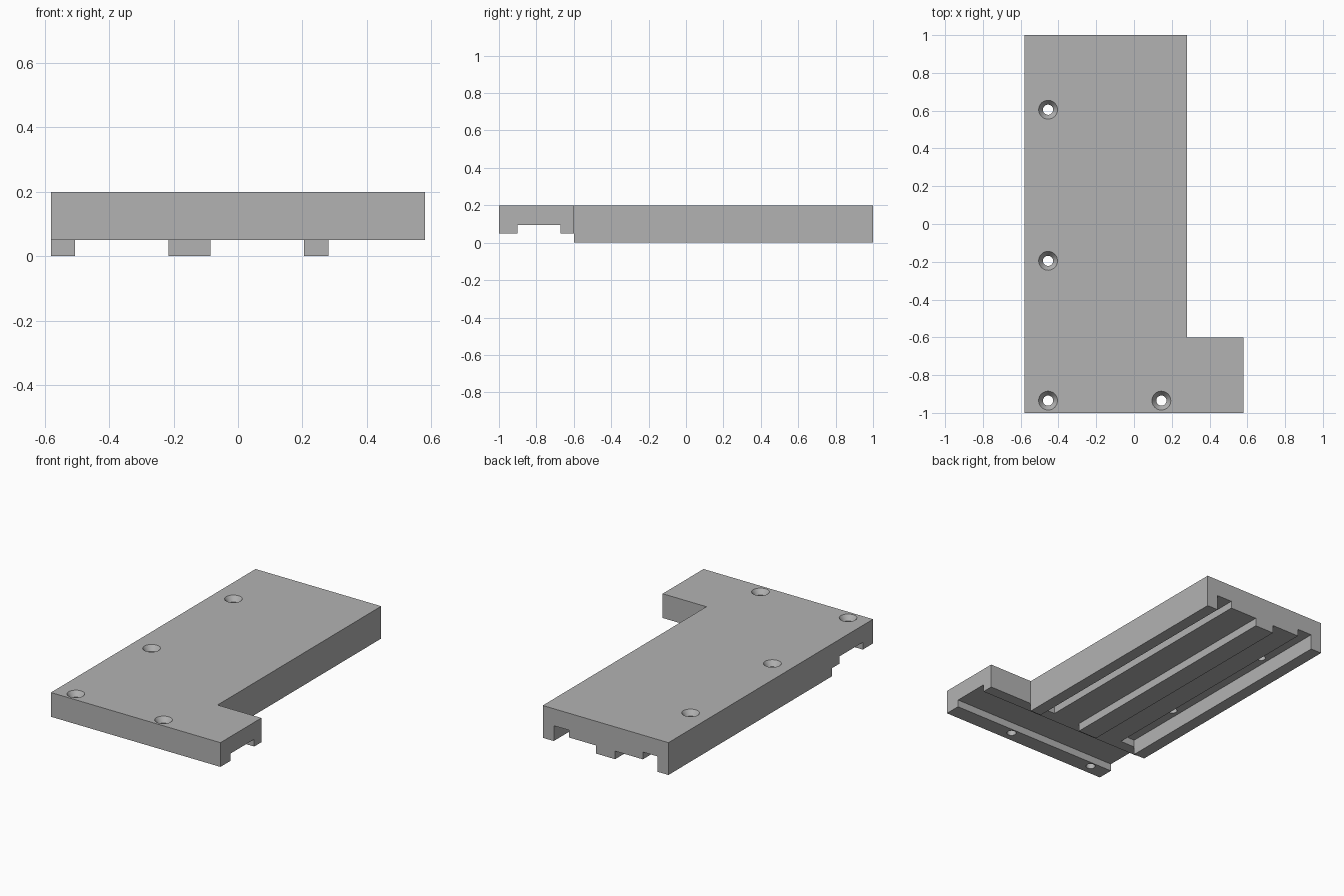
import bpy
import bmesh

if "Cube" in bpy.data.objects:
    bpy.data.objects.remove(bpy.data.objects["Cube"], do_unlink=True)

# Levels and edges shared by several parts
TOP, STEP, GROOVE = 0.20, 0.05, 0.095
LEFT, RIGHT, TAB = -0.58, 0.28, 0.58
FRONT, SHOULDER, BACK = -1.0, -0.6, 1.0
OUT = 0.1  # cutter overshoot

grey = bpy.data.materials.new("plain grey")
grey.use_nodes = True
colour = (0.45, 0.45, 0.45, 1)
grey.diffuse_color = colour
grey.node_tree.nodes["Principled BSDF"].inputs["Base Color"].default_value = colour


def add_object(name, bm):
    bmesh.ops.recalc_face_normals(bm, faces=bm.faces)
    mesh = bpy.data.meshes.new(name)
    bm.to_mesh(mesh)
    bm.free()
    mesh.materials.append(grey)
    obj = bpy.data.objects.new(name, mesh)
    bpy.context.collection.objects.link(obj)
    return obj


def prism(name, outline, z0, z1):
    bm = bmesh.new()
    face = bm.faces.new([bm.verts.new((x, y, z0)) for x, y in outline])
    new = bmesh.ops.extrude_face_region(bm, geom=[face])["geom"]
    verts = [v for v in new if isinstance(v, bmesh.types.BMVert)]
    bmesh.ops.translate(bm, verts=verts, vec=(0, 0, z1 - z0))
    return add_object(name, bm)


def box(name, x0, x1, y0, y1, z1):
    return prism(name, [(x0, y0), (x1, y0), (x1, y1), (x0, y1)], -OUT, z1)


def screw_cutter(name, x, y, sides=32):
    # Straight bore, flaring to a countersunk mouth
    bm = bmesh.new()
    rings = []
    for radius, z in ((0.027, -OUT), (0.027, TOP - 0.032), (0.05, TOP), (0.05, TOP + OUT)):
        ring = bmesh.ops.create_circle(bm, segments=sides, radius=radius)["verts"]
        bmesh.ops.translate(bm, verts=ring, vec=(x, y, z))
        rings.append(ring)
    for low, high in zip(rings, rings[1:]):
        for i in range(sides):
            j = (i + 1) % sides
            bm.faces.new((low[i], low[j], high[j], high[i]))
    bm.faces.new(rings[0])
    bm.faces.new(rings[-1])
    return add_object(name, bm)


# L-shaped plate
plate = prism("mounting_plate", [
    (LEFT, FRONT), (TAB, FRONT), (TAB, SHOULDER),
    (RIGHT, SHOULDER), (RIGHT, BACK), (LEFT, BACK)], 0, TOP)

# Underside: raised front, cross channel, long channels between rails, deep grooves
cutters = [
    box("front_relief", LEFT - OUT, TAB + OUT, FRONT - OUT, SHOULDER, STEP),
    box("cross_channel", LEFT - OUT, TAB + OUT, -0.9, -0.67, GROOVE),
    box("right_channel", -0.085, 0.205, SHOULDER - 0.04, BACK + OUT, STEP),
    box("left_channel", -0.505, -0.215, SHOULDER - 0.04, BACK + OUT, STEP),
    box("right_groove", 0.10, 0.205, SHOULDER, BACK + OUT, GROOVE),
    box("left_groove", -0.505, -0.405, SHOULDER, BACK + OUT, GROOVE),
]

# Countersunk screw holes
for x, y in ((-0.455, 0.605), (-0.455, -0.195), (-0.455, -0.935), (0.145, -0.935)):
    cutters.append(screw_cutter("screw_hole", x, y))

bpy.ops.object.select_all(action="DESELECT")
plate.select_set(True)
bpy.context.view_layer.objects.active = plate
for cutter in cutters:
    cut = plate.modifiers.new(cutter.name, "BOOLEAN")
    cut.operation = "DIFFERENCE"
    cut.solver = "EXACT"
    cut.object = cutter
    bpy.ops.object.modifier_apply(modifier=cut.name)
    bpy.data.objects.remove(cutter, do_unlink=True)

bpy.ops.object.shade_smooth_by_angle()
